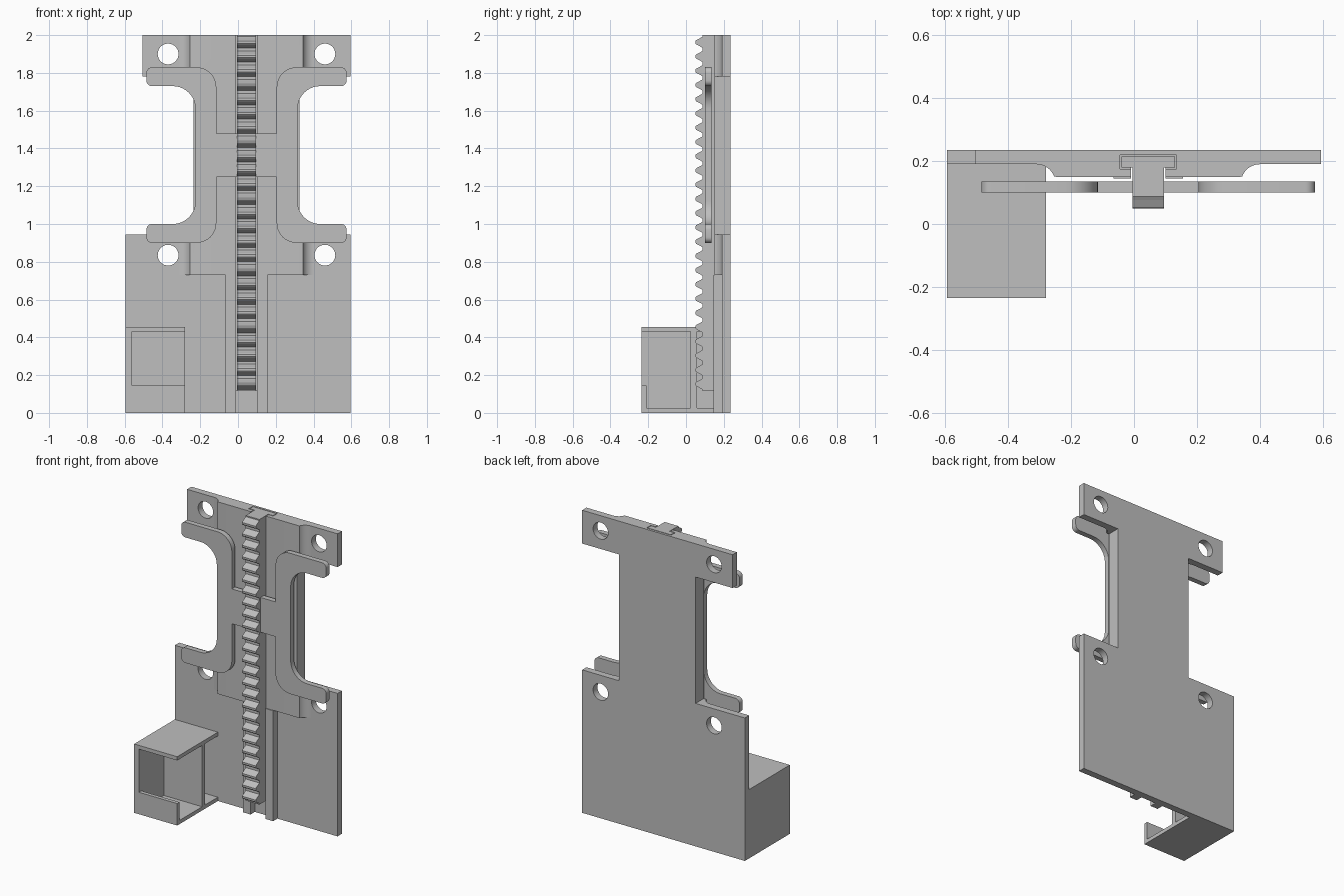
import bpy, bmesh
from math import sin, cos, radians

cube = bpy.data.objects.get("Cube")
if cube:
    bpy.data.objects.remove(cube, do_unlink=True)

# Material
grey = bpy.data.materials.new("plain grey")
grey.use_nodes = True
GREY = (0.52, 0.52, 0.52, 1)
grey.diffuse_color = GREY
grey.node_tree.nodes["Principled BSDF"].inputs["Base Color"].default_value = GREY

MID = 0.045          # x of the rack's centre line
BACK, FACE = 0.235, 0.19   # plate back and front


def prism(name, pts, axis, lo, hi):
    """Extrude a 2D outline along an axis: x -> (y, z), y -> (x, z), z -> (x, y)."""
    def place(p, d):
        return {"x": (d, p[0], p[1]), "y": (p[0], d, p[1]), "z": (p[0], p[1], d)}[axis]
    bm = bmesh.new()
    a = [bm.verts.new(place(p, lo)) for p in pts]
    b = [bm.verts.new(place(p, hi)) for p in pts]
    bm.faces.new(a)
    bm.faces.new(b[::-1])
    n = len(pts)
    for i in range(n):
        j = (i + 1) % n
        bm.faces.new((a[i], b[i], b[j], a[j]))
    bmesh.ops.recalc_face_normals(bm, faces=bm.faces)
    me = bpy.data.meshes.new(name)
    bm.to_mesh(me)
    bm.free()
    me.materials.append(grey)
    ob = bpy.data.objects.new(name, me)
    bpy.context.scene.collection.objects.link(ob)
    return ob


def box(name, x0, x1, y0, y1, z0, z1):
    return prism(name, [(x0, y0), (x1, y0), (x1, y1), (x0, y1)], "z", z0, z1)


def arc(cx, cy, r, start, end, steps=10):
    return [(cx + r * cos(radians(start + (end - start) * i / steps)),
             cy + r * sin(radians(start + (end - start) * i / steps))) for i in range(steps + 1)]


def mirrored(half):
    """Close a left-hand outline with its reflection about the centre line."""
    return half + [(2 * MID - x, v) for x, v in reversed(half)]


def cut(ob, cutters):
    for c in cutters:
        m = ob.modifiers.new("cut", "BOOLEAN")
        m.operation, m.solver, m.object = "DIFFERENCE", "EXACT", c
    bpy.context.view_layer.update()
    me = bpy.data.meshes.new_from_object(ob.evaluated_get(bpy.context.evaluated_depsgraph_get()))
    ob.modifiers.clear()
    ob.data = me


def smooth(ob):
    bpy.ops.object.select_all(action="DESELECT")
    ob.select_set(True)
    bpy.context.view_layer.objects.active = ob
    bpy.ops.object.shade_smooth_by_angle(angle=radians(35))


# Cutters: waist notches, shoulder, screw holes and T-slot
notches = [box("cutter_left", -1, MID - 0.28, -1, 1, 0.945, 1.78),
           box("cutter_right", MID + 0.28, 1, -1, 1, 0.945, 1.78)]
shoulder = box("cutter_shoulder", -1, -0.505, -1, 1, 0.945, 2.1)
holes = [prism("cutter_hole", arc(MID + s * 0.415, z, 0.055, 0, 350, 35), "y", -1, 1)
         for s in (-1, 1) for z in (0.835, 1.9)]
slot = prism("cutter_slot", mirrored([(MID - 0.055, 0), (MID - 0.055, 0.175),
                                      (MID - 0.09, 0.175), (MID - 0.09, 0.22)]), "z", 0.115, 2.1)

# Back plate
plate = box("back_plate", -0.595, 0.595, FACE, BACK, 0, 2)
cut(plate, notches + [shoulder, slot] + holes)
smooth(plate)

# Raised pad with concave flanks
flank = arc(MID - 0.355, 0.13, 0.06, 90, 20)
pad = prism("raised_pad", mirrored(flank + [(MID - 0.29, 0.15)]), "z", 0.73, 2)
cut(pad, notches + [slot])
smooth(pad)

# Lower guide rails either side of the rack
for side, s in (("right", -1), ("left", 1)):
    xs = sorted((MID + s * 0.055, MID + s * 0.11))
    rail = box(side + "_guide_rail", *xs, 0.145, FACE, 0, 0.73)
    cut(rail, [slot])

for c in notches + holes + [shoulder, slot]:
    bpy.data.objects.remove(c, do_unlink=True)

# Toothed rack and its sliding foot
TEETH, Z0, Z1 = 25, 0.115, 2.0
pitch = (Z1 - Z0) / TEETH
teeth = [(0.18, Z0), (0.088, Z0)]
for i in range(TEETH):
    for f, y in ((0.1, 0.088), (0.2, 0.076), (0.35, 0.054), (0.42, 0.05),
                 (0.58, 0.05), (0.65, 0.054), (0.8, 0.076), (0.9, 0.088)):
        teeth.append((y, Z0 + (i + f) * pitch))
teeth += [(0.088, Z1), (0.18, Z1)]
prism("toothed_rack", teeth, "x", MID - 0.05, MID + 0.05)
box("rack_foot", MID - 0.085, MID + 0.085, 0.18, 0.215, Z0, Z1)

# Four-armed bracket on the rack
zc = 1.365
upper = ([(MID, zc + 0.115), (MID - 0.16, zc + 0.115)]
         + arc(-0.22, 1.725, 0.105, 0, 90)
         + arc(-0.455, 1.80, 0.03, 90, 180, 6)
         + arc(-0.455, 1.76, 0.03, 180, 270, 6)
         + arc(-0.345, 1.61, 0.12, 90, 0))
half = upper + [(x, 2 * zc - z) for x, z in reversed(upper)]
# the centre-line ends are dropped, so both halves join across the rack
smooth(prism("four_armed_bracket", mirrored(half[1:-1]), "y", 0.1, 0.135))

# Open-sided holder box
L, R, F, T = -0.595, -0.28, -0.235, 0.455
W = 0.025
box("holder_floor", L, R, F, FACE, 0, W)
box("holder_top", L, R, F, FACE, T - W, T)
box("holder_side", L, L + 0.035, F, FACE, W, T - W)
box("holder_front_lip", L + 0.035, R, F, F + W, W, 0.145)
box("holder_inner_wall", L + 0.035, R, 0.025, 0.057, W, T - W)
